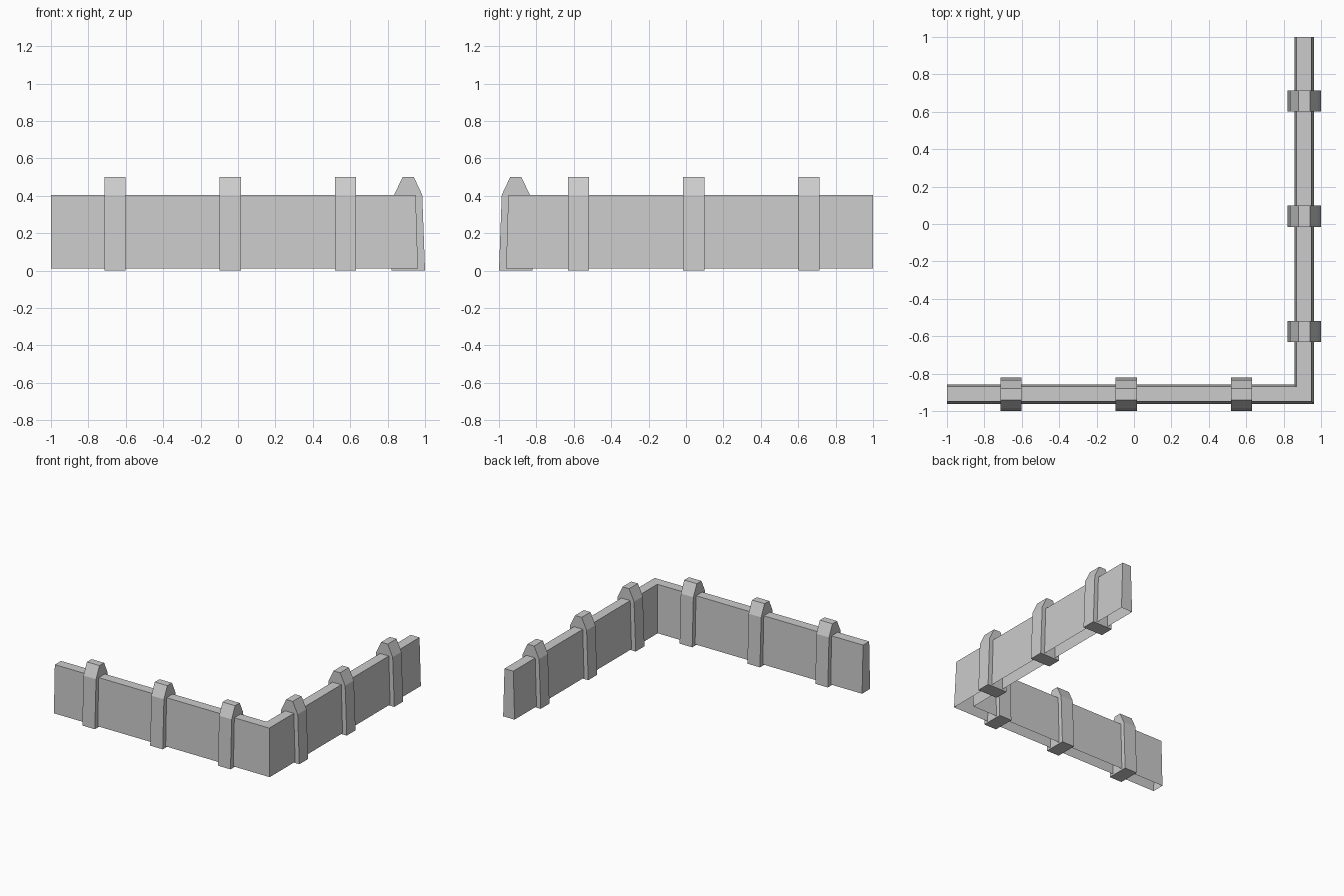
import bpy
import bmesh
from mathutils import Matrix, Vector

if "Cube" in bpy.data.objects:
    bpy.data.objects.remove(bpy.data.objects["Cube"], do_unlink=True)

stone = bpy.data.materials.new("grey_stone")
stone.use_nodes = True
stone.diffuse_color = (0.6, 0.6, 0.6, 1)
stone.node_tree.nodes["Principled BSDF"].inputs["Base Color"].default_value = (0.6, 0.6, 0.6, 1)

CENTRE = 0.91  # distance of each wall's centre line from the middle


def finish(bm, name):
    bmesh.ops.recalc_face_normals(bm, faces=bm.faces)
    mesh = bpy.data.meshes.new(name)
    bm.to_mesh(mesh)
    bm.free()
    mesh.materials.append(stone)
    obj = bpy.data.objects.new(name, mesh)
    bpy.context.collection.objects.link(obj)
    return obj


def l_outline(bm, half, z):
    """L-shaped ring of the corner wall at one height."""
    a, b = CENTRE - half, CENTRE + half
    ring = [(-1, -b), (b, -b), (b, 1), (a, 1), (a, -a), (-1, -a)]
    return [bm.verts.new((x, y, z)) for x, y in ring]


# Corner wall: tapered sides and a flat cap, open underneath
bm = bmesh.new()
low = l_outline(bm, 0.052, 0.01)
high = l_outline(bm, 0.04, 0.405)
for i in range(len(low)):
    j = (i + 1) % len(low)
    bm.faces.new((low[i], low[j], high[j], high[i]))
# two quads with a shared mitre keep the cap clean
bm.faces.new((high[0], high[1], high[4], high[5]))
bm.faces.new((high[1], high[2], high[3], high[4]))
bmesh.ops.dissolve_limit(bm, angle_limit=0.01, verts=bm.verts, edges=bm.edges)
finish(bm, "corner_wall")


def buttress(name, along, turned):
    """Closed strap post with sloped shoulders, straddling the wall."""
    bm = bmesh.new()
    half = [(0.09, 0), (0.075, 0.405), (0.03, 0.5)]
    profile = half + [(-d, z) for d, z in reversed(half)]
    face = bm.faces.new([bm.verts.new((-0.057, d, z)) for d, z in profile])
    out = bmesh.ops.extrude_face_region(bm, geom=[face])
    moved = [v for v in out["geom"] if isinstance(v, bmesh.types.BMVert)]
    bmesh.ops.translate(bm, verts=moved, vec=(0.114, 0, 0))
    if turned:
        bm.transform(Matrix.Rotation(1.5707963, 4, "Z"))
    where = (CENTRE, -along, 0) if turned else (along, -CENTRE, 0)
    finish(bm, name).location = Vector(where)


# Three posts on each arm
for i, along in enumerate((-0.658, -0.041, 0.575), 1):
    buttress(f"front_post_{i}", along, False)
    buttress(f"side_post_{i}", along, True)
